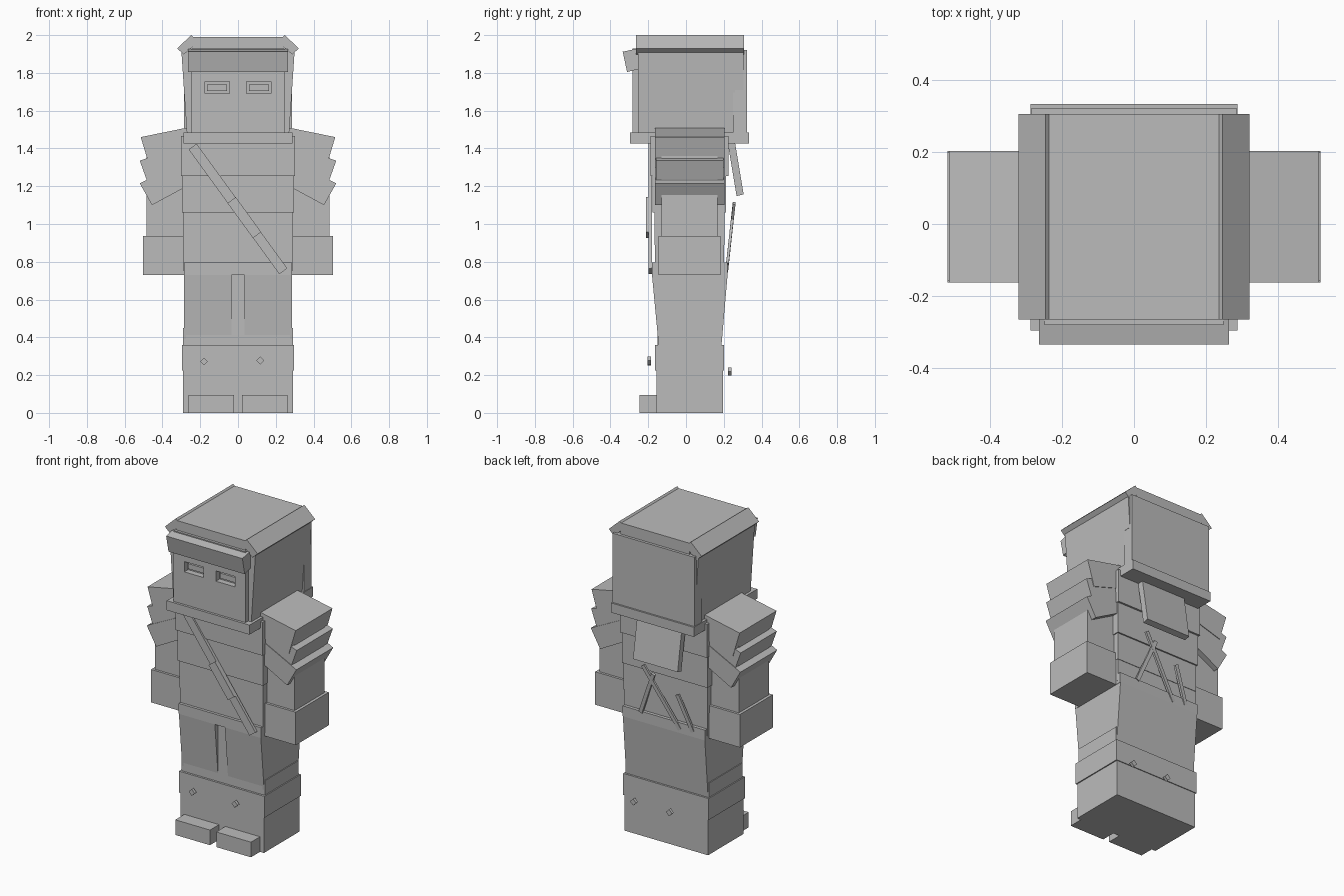
import bpy, bmesh
from mathutils import Vector

cube = bpy.data.objects.get("Cube")
if cube:
    bpy.data.objects.remove(cube, do_unlink=True)

GREY = (0.5, 0.5, 0.5, 1)
mat = bpy.data.materials.new("plain grey")
mat.use_nodes = True
mat.diffuse_color = GREY
mat.node_tree.nodes["Principled BSDF"].inputs["Base Color"].default_value = GREY


def prism(name, points, lo, hi, axis="y"):
    """Extrude an outline: (x, z) points along y, or (y, z) points along x."""
    bm = bmesh.new()
    place = (lambda a, b, t: (a, t, b)) if axis == "y" else (lambda a, b, t: (t, a, b))
    base = bm.faces.new([bm.verts.new(place(a, b, lo)) for a, b in points])
    top = bmesh.ops.extrude_face_region(bm, geom=[base])["geom"]
    shift = Vector(place(0, 0, hi - lo))
    bmesh.ops.translate(bm, vec=shift, verts=[v for v in top if isinstance(v, bmesh.types.BMVert)])
    bmesh.ops.recalc_face_normals(bm, faces=bm.faces)
    mesh = bpy.data.meshes.new(name)
    bm.to_mesh(mesh)
    bm.free()
    mesh.materials.append(mat)
    ob = bpy.data.objects.new(name, mesh)
    bpy.context.collection.objects.link(ob)
    return ob


def box(name, x, y, z):
    return prism(name, [(x[0], z[0]), (x[1], z[0]), (x[1], z[1]), (x[0], z[1])], *y)


def wide(name, half, y, z):
    return box(name, (-half, half), y, z)


def beam(name, start, end, width, depth):
    """Straight bar with a rectangular section, its depth mostly along y."""
    a, b = Vector(start), Vector(end)
    ob = box(name, (-width / 2, width / 2), (-depth / 2, depth / 2), (0, (b - a).length))
    along = (b - a).normalized()
    across = along.cross(Vector((0, 1, 0))).normalized()
    out = along.cross(across)
    for v in ob.data.vertices:
        v.co = a + across * v.co.x + out * v.co.y + along * v.co.z
    bm = bmesh.new()
    bm.from_mesh(ob.data)
    bmesh.ops.recalc_face_normals(bm, faces=bm.faces)
    bm.to_mesh(ob.data)
    bm.free()
    return ob


# Boots, legs and skirt
wide("boots", 0.29, (-0.157, 0.195), (0, 0.3))
wide("boot_cuff", 0.297, (-0.163, 0.2), (0.225, 0.36))
wide("legs", 0.275, (-0.15, 0.185), (0.3, 0.75))
wide("knee_band", 0.29, (-0.148, 0.187), (0.36, 0.45))
prism("skirt_back", [(0, 0.36), (0.188, 0.36), (0.22, 0.73), (0, 0.73)], -0.285, 0.285, "x")
for side, s in (("right", -1), ("left", 1)):
    x0, x1 = sorted((s * 0.035, s * 0.285))
    prism(side + "_skirt_panel", [(-0.145, 0.36), (0, 0.36), (0, 0.73), (-0.18, 0.73)], x0, x1, "x")
    x0, x1 = sorted((s * 0.022, s * 0.263))
    box(side + "_toe", (x0, x1), (-0.247, -0.15), (0, 0.095))

# Belt and stepped torso plates
wide("belt", 0.287, (-0.18, 0.22), (0.73, 0.795))
wide("waist", 0.288, (-0.163, 0.2), (0.75, 0.9))
wide("lower_plate", 0.291, (-0.167, 0.203), (0.89, 1.08))
wide("middle_plate", 0.297, (-0.177, 0.212), (1.06, 1.26))
wide("chest_plate", 0.303, (-0.188, 0.224), (1.255, 1.465))

# Arms, gloves and three tilted shoulder plates each
SHOULDER = [
    [(0.27, 1.51), (0.515, 1.46), (0.467, 1.3), (0.27, 1.36)],
    [(0.27, 1.42), (0.52, 1.335), (0.475, 1.21), (0.27, 1.29)],
    [(0.27, 1.34), (0.52, 1.215), (0.455, 1.1), (0.27, 1.2)],
]
for side, s in (("right", -1), ("left", 1)):
    x0, x1 = sorted((s * 0.285, s * 0.485))
    box(side + "_arm", (x0, x1), (-0.13, 0.168), (0.9, 1.4))
    x0, x1 = sorted((s * 0.285, s * 0.503))
    box(side + "_glove", (x0, x1), (-0.145, 0.183), (0.73, 0.937))
    for i, pts in enumerate(SHOULDER):
        inset = 0.004 * (i == 1)
        prism(f"{side}_shoulder_plate_{i + 1}", [(s * x, z) for x, z in pts],
              -0.163 + inset, 0.203 - inset)

# Head with recessed eyes
head = wide("head", 0.25, (-0.282, 0.3), (1.45, 1.93))
for side, s in (("right", -1), ("left", 1)):
    cx = s * 0.11
    cutter = box(side + "_eye_cutter", (cx - 0.066, cx + 0.066), (-0.4, -0.245), (1.69, 1.755))
    cutter.hide_render = True
    cutter.hide_set(True)
    cut = head.modifiers.new(side + "_eye_socket", "BOOLEAN")
    cut.operation = "DIFFERENCE"
    cut.solver = "EXACT"
    cut.object = cutter
    box(side + "_eye", (cx - 0.053, cx + 0.053), (-0.262, -0.23), (1.705, 1.738))

    # Helmet sides: a long front section and a shorter rear one
    prism(side + "_helmet_side", [(s * 0.22, 1.47), (s * 0.27, 1.47), (s * 0.3, 1.92), (s * 0.22, 1.92)],
          -0.255, 0.26)
    prism(side + "_helmet_rear_side", [(s * 0.22, 1.71), (s * 0.286, 1.71), (s * 0.3, 1.92), (s * 0.22, 1.92)],
          0.25, 0.305)
    # Sloped plate along the top edge
    prism(side + "_helmet_edge", [(s * 0.247, 2.0), (s * 0.322, 1.93), (s * 0.287, 1.897), (s * 0.212, 1.965)],
          -0.266, 0.306)

# Helmet top, back, brow and collar
wide("helmet_top", 0.24, (-0.266, 0.306), (1.91, 1.99))
wide("helmet_back", 0.285, (0.25, 0.323), (1.47, 1.92))
prism("helmet_brow", [(-0.335, 1.912), (-0.312, 1.805), (-0.25, 1.82), (-0.25, 1.93)], -0.265, 0.265, "x")
wide("neck_collar", 0.288, (-0.297, 0.334), (1.425, 1.485))

# Chest strap with a raised middle section
TOP, END = Vector((-0.24, -0.19, 1.41)), Vector((0.24, -0.19, 0.75))
beam("chest_strap", TOP, END, 0.052, 0.018)
lift = Vector((0, -0.013, 0))
beam("strap_middle", TOP.lerp(END, 0.43) + lift, TOP.lerp(END, 0.71) + lift, 0.054, 0.02)

# Tilted back pack and crossed rods
prism("back_pack", [(0.22, 1.435), (0.258, 1.44), (0.305, 1.157), (0.268, 1.148)], -0.155, 0.155, "x")
for i, (xa, za, xb, zb) in enumerate([(0.12, 1.11, -0.11, 0.75), (0.05, 1.07, 0.16, 0.79), (-0.11, 0.98, -0.2, 0.76)]):
    depth = lambda z: 0.213 + 0.11 * (z - 0.73)
    beam(f"back_rod_{i + 1}", (xa, depth(za), za), (xb, depth(zb), zb), 0.024, 0.014)

# Diamond studs on the boots
for name, x, z, y in (("front_right", -0.18, 0.272, -0.203), ("front_left", 0.118, 0.277, -0.203),
                      ("back_right", -0.05, 0.22, 0.222), ("back_left", 0.2, 0.22, 0.222)):
    r = 0.021
    prism(name + "_stud", [(x - r, z), (x, z - r), (x + r, z), (x, z + r)], y, y + 0.018)
